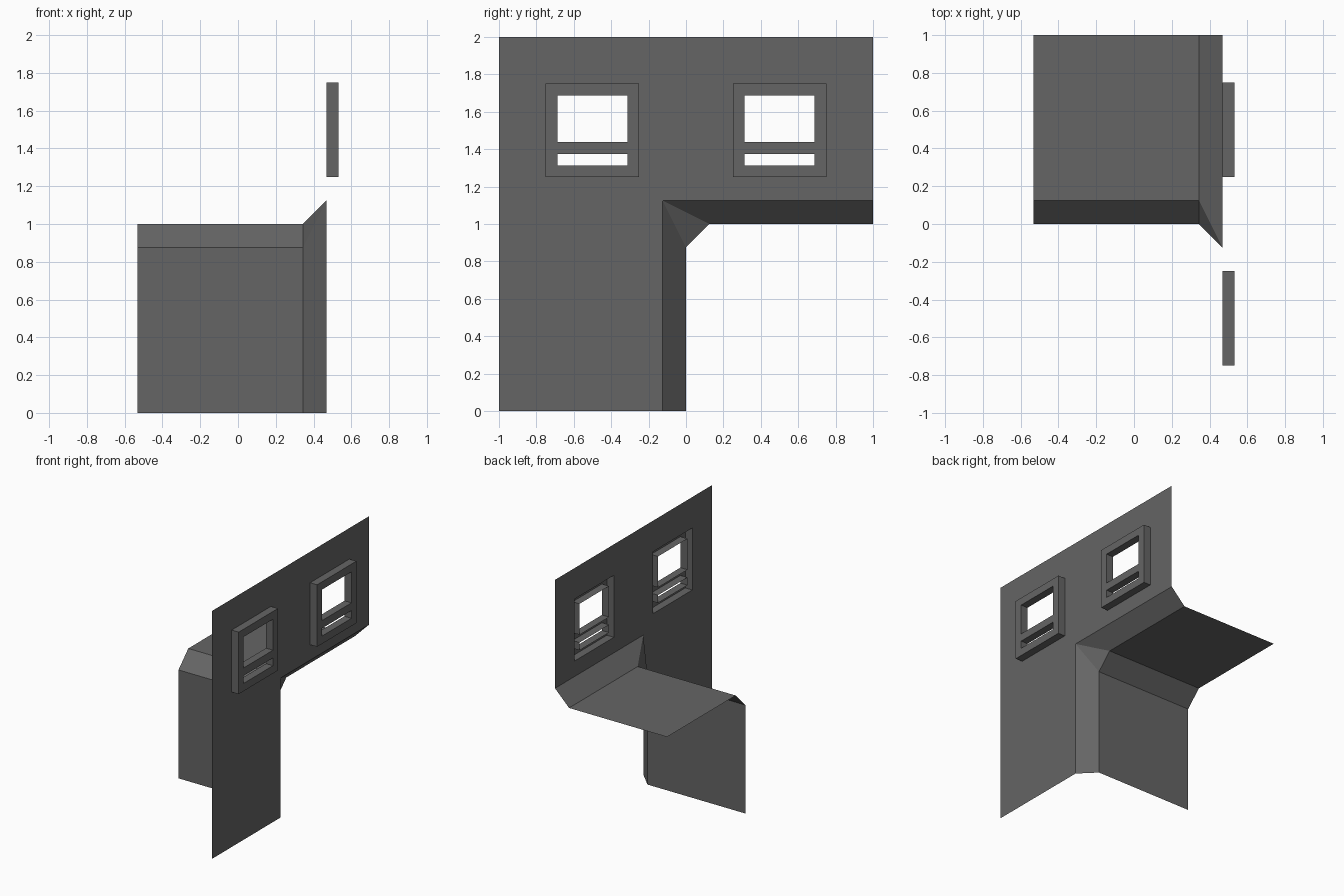
import bpy, bmesh

if "Cube" in bpy.data.objects:
    bpy.data.objects.remove(bpy.data.objects["Cube"])

# Key planes
X_LEFT, X_IN, X_WALL, X_FRONT = -0.53125, 0.34375, 0.46875, 0.53125
B = 0.125  # bevel size

grey = bpy.data.materials.new("dark_grey")
grey.diffuse_color = (0.13, 0.13, 0.13, 1)
grey.use_nodes = True
grey.node_tree.nodes["Principled BSDF"].inputs["Base Color"].default_value = grey.diffuse_color


def finish(bm, name):
    mesh = bpy.data.meshes.new(name)
    bm.to_mesh(mesh)
    bm.free()
    mesh.materials.append(grey)
    obj = bpy.data.objects.new(name, mesh)
    bpy.context.collection.objects.link(obj)
    return obj


def panel(name, *faces):
    bm = bmesh.new()
    for face in faces:
        bm.faces.new([bm.verts.new(p) for p in face])
    bmesh.ops.remove_doubles(bm, verts=bm.verts, dist=1e-5)
    return finish(bm, name)


def sheet(x, ys, zs, is_open):
    """Grid of faces at constant x, leaving out cells whose centre is open."""
    bm = bmesh.new()
    for y0, y1 in zip(ys, ys[1:]):
        for z0, z1 in zip(zs, zs[1:]):
            if not is_open((y0 + y1) / 2, (z0 + z1) / 2):
                bm.faces.new([bm.verts.new(p) for p in
                              ((x, y0, z0), (x, y1, z0), (x, y1, z1), (x, y0, z1))])
    bmesh.ops.remove_doubles(bm, verts=bm.verts, dist=1e-5)
    return bm


# Upright wall: L shape with two window holes
def wall_open(y, z):
    hole = 0.25 < abs(y) < 0.75 and 1.25 < z < 1.75
    return hole or (y > -B and z < 1 + B)


finish(sheet(X_WALL, [-1, -0.75, -0.25, -B, 0.25, 0.75, 1],
             [0, 1 + B, 1.25, 1.75, 2], wall_open), "wall")

# Window frames: ring with a crossbar, drawn back to the wall
for side, yc in (("front", -0.5), ("back", 0.5)):
    def frame_open(y, z):
        bar = 1.375 < z < 1.4375
        return abs(y - yc) < 0.1875 and 1.3125 < z < 1.6875 and not bar

    bm = sheet(X_FRONT, [yc + d for d in (-0.25, -0.1875, 0.1875, 0.25)],
               [1.25, 1.3125, 1.375, 1.4375, 1.6875, 1.75], frame_open)
    rim = [e for e in bm.edges if e.is_boundary]
    new = bmesh.ops.extrude_edge_only(bm, edges=rim)["geom"]
    for v in new:
        if isinstance(v, bmesh.types.BMVert):
            v.co.x = X_WALL
    bmesh.ops.recalc_face_normals(bm, faces=bm.faces)
    finish(bm, side + "_window_frame")

# Horizontal slab
panel("slab", [(X_LEFT, B, 1), (X_LEFT, 1, 1), (X_IN, 1, 1), (X_IN, B, 1)])

# Lower upright panel
panel("lower_panel", [(X_LEFT, 0, 0), (X_LEFT, 0, 1 - B), (X_IN, 0, 1 - B), (X_IN, 0, 0)])

# Bevel strips joining wall, slab and panel, with a corner triangle
panel("bevels",
      [(X_LEFT, 0, 1 - B), (X_LEFT, B, 1), (X_IN, B, 1), (X_IN, 0, 1 - B)],
      [(X_IN, B, 1), (X_IN, 1, 1), (X_WALL, 1, 1 + B), (X_WALL, -B, 1 + B)],
      [(X_IN, 0, 0), (X_IN, 0, 1 - B), (X_WALL, -B, 1 + B), (X_WALL, -B, 0)],
      [(X_IN, 0, 1 - B), (X_IN, B, 1), (X_WALL, -B, 1 + B)])
